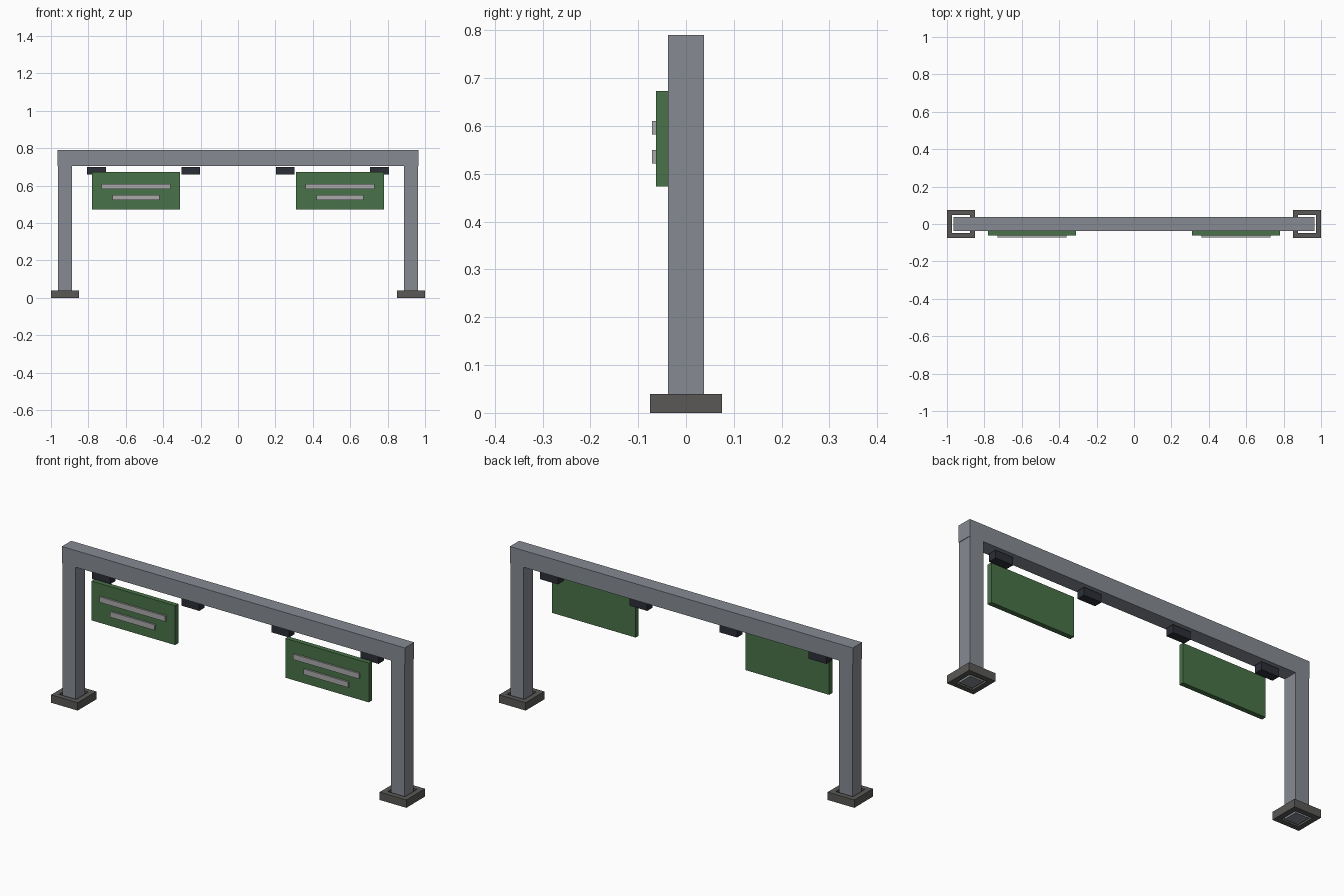
import bpy, bmesh

if "Cube" in bpy.data.objects:
    bpy.data.objects.remove(bpy.data.objects["Cube"])


def material(name, rgb):
    m = bpy.data.materials.new(name)
    m.diffuse_color = (*rgb, 1)
    m.use_nodes = True
    m.node_tree.nodes["Principled BSDF"].inputs["Base Color"].default_value = m.diffuse_color
    return m


STEEL = material("steel", (0.24, 0.26, 0.29))
DARK = material("dark_foot", (0.10, 0.098, 0.092))
BLACK = material("black_clip", (0.025, 0.028, 0.038))
GREEN = material("green_panel", (0.065, 0.17, 0.065))
SILVER = material("silver_strip", (0.40, 0.40, 0.40))


def box(name, x, y, z, mat, hole=0):
    """Box from (min, max) ranges; hole > 0 opens a vertical square shaft, leaving that wall."""
    bm = bmesh.new()
    bmesh.ops.create_cube(bm, size=1)
    for v in bm.verts:
        for i, (lo, hi) in enumerate((x, y, z)):
            v.co[i] = lo + (v.co[i] + 0.5) * (hi - lo)
    if hole:
        bm.normal_update()
        caps = [f for f in bm.faces if abs(f.normal.z) > 0.9]
        bmesh.ops.inset_individual(bm, faces=caps, thickness=hole)
        rims = [e for f in caps for e in f.edges]
        bmesh.ops.delete(bm, geom=caps, context='FACES_ONLY')
        bmesh.ops.bridge_loops(bm, edges=rims)
    bmesh.ops.recalc_face_normals(bm, faces=bm.faces)
    mesh = bpy.data.meshes.new(name)
    bm.to_mesh(mesh)
    bm.free()
    mesh.materials.append(mat)
    ob = bpy.data.objects.new(name, mesh)
    bpy.context.collection.objects.link(ob)
    return ob


def centred(c, width):
    return (c - width / 2, c + width / 2)


# top beam
box("top_beam", (-0.965, 0.965), (-0.0375, 0.0375), (0.705, 0.79), STEEL)

for side, s in (("left", -1), ("right", 1)):
    # post standing through a square foot collar
    box(side + "_post", centred(s * 0.925, 0.075), (-0.0375, 0.0375), (0, 0.705), STEEL)
    box(side + "_foot", centred(s * 0.925, 0.15), (-0.075, 0.075), (0, 0.04), DARK, hole=0.0375)

    # clips under the beam
    for pos, cx in (("inner", 0.253), ("outer", 0.756)):
        box(f"{side}_{pos}_clip", centred(s * cx, 0.10), (-0.022, 0.022), (0.66, 0.70), BLACK)

    # hanging panel with two raised strips
    px = s * 0.545
    box(side + "_panel", centred(px, 0.47), (-0.0625, -0.0375), (0.473, 0.673), GREEN)
    for pos, w, z in (("upper", 0.37, 0.596), ("lower", 0.25, 0.536)):
        box(f"{side}_{pos}_strip", centred(px, w), (-0.0715, -0.0625), centred(z, 0.028), SILVER)
